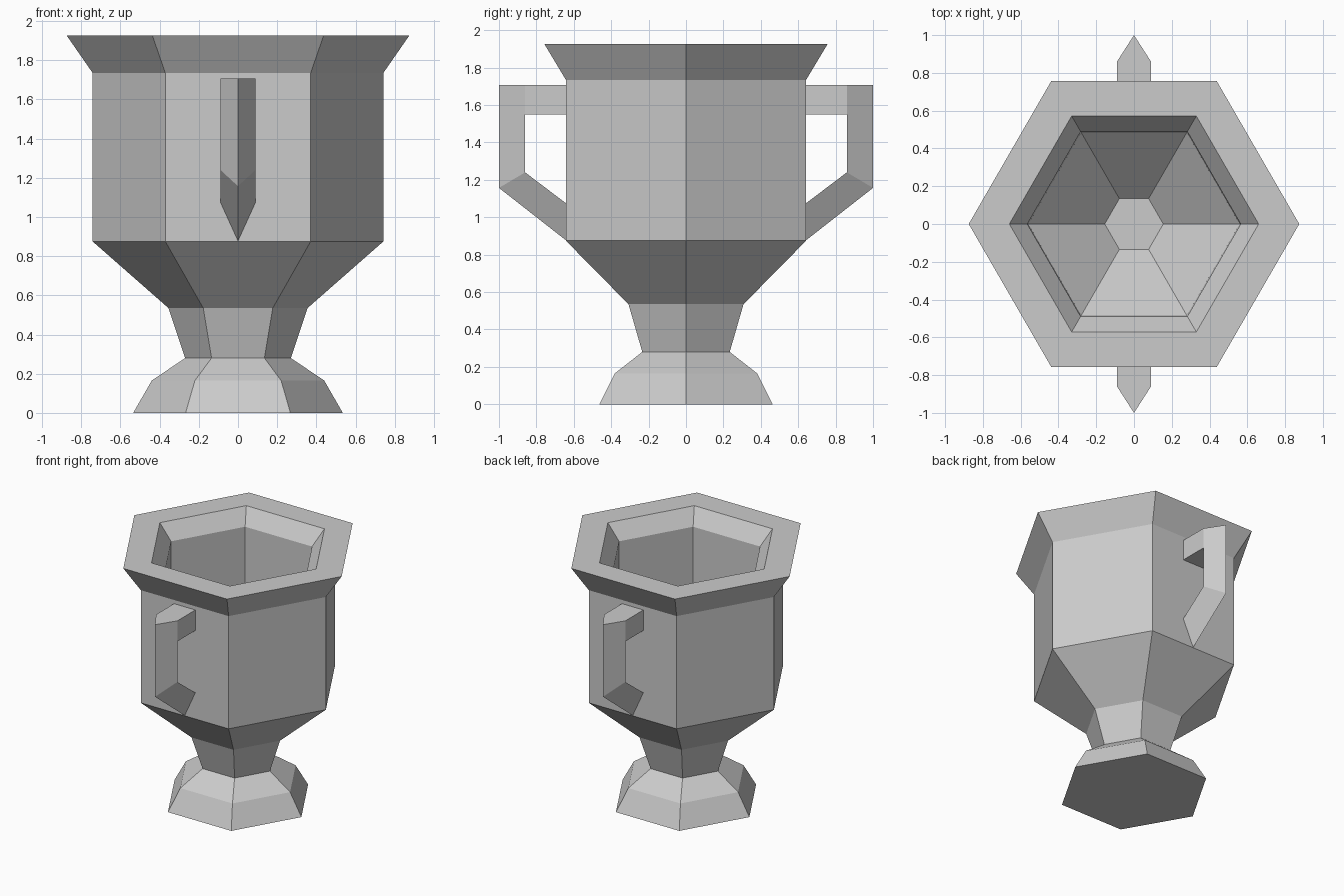
import bpy, bmesh, math

cube = bpy.data.objects.get("Cube")
if cube:
    bpy.data.objects.remove(cube, do_unlink=True)

GREY = (0.6, 0.6, 0.6, 1.0)
grey = bpy.data.materials.new("plain_grey")
grey.use_nodes = True
grey.diffuse_color = GREY
grey.node_tree.nodes["Principled BSDF"].inputs["Base Color"].default_value = GREY


def make_object(name, bm):
    bmesh.ops.recalc_face_normals(bm, faces=bm.faces)
    mesh = bpy.data.meshes.new(name)
    bm.to_mesh(mesh)
    bm.free()
    mesh.materials.append(grey)
    obj = bpy.data.objects.new(name, mesh)
    bpy.context.scene.collection.objects.link(obj)
    return obj


def loft(bm, rings):
    """Bridge successive rings of points and cap both ends."""
    loops = [[bm.verts.new(p) for p in ring] for ring in rings]
    n = len(loops[0])
    for a, b in zip(loops, loops[1:]):
        for i in range(n):
            j = (i + 1) % n
            bm.faces.new((a[i], a[j], b[j], b[i]))
    bm.faces.new(loops[0])
    bm.faces.new(loops[-1])


def hexagon(r, z):
    return [(r * math.cos(i * math.pi / 3), r * math.sin(i * math.pi / 3), z)
            for i in range(6)]


# Cup: foot, stem, bowl and rim outside, then the hollow inside
outside = [(0.535, 0), (0.44, 0.165), (0.27, 0.28), (0.355, 0.535),
           (0.742, 0.875), (0.742, 1.735), (0.875, 1.927)]
inside = [(0.66, 1.927), (0.565, 1.81), (0.56, 0.95), (0.155, 0.6)]
bm = bmesh.new()
loft(bm, [hexagon(r, z) for r, z in outside + inside])
make_object("cup", bm)

# Handles: a ridged three-sided grip that bends back to the bowl
HALF = 0.09
WALL, INNER, RIDGE, TOP = 0.642, 0.86, 1.0, 1.707


def section(side_y, side_z, ridge_y, ridge_z, s):
    return [(-HALF, s * side_y, side_z), (HALF, s * side_y, side_z),
            (0, s * ridge_y, ridge_z)]


def bar_end(y):
    return [(-HALF, y, 1.55), (HALF, y, 1.55), (HALF, y, TOP), (-HALF, y, TOP)]


for name, s in (("front", -1), ("back", 1)):
    bm = bmesh.new()
    loft(bm, [section(WALL, 1.075, WALL, 0.877, s),
              section(INNER, 1.24, RIDGE, 1.157, s),
              section(INNER, TOP, RIDGE, TOP, s)])
    make_object(name + "_handle_grip", bm)
    # Level bar joining the grip to the bowl
    bm = bmesh.new()
    loft(bm, [bar_end(s * WALL), bar_end(s * INNER)])
    make_object(name + "_handle_bar", bm)
